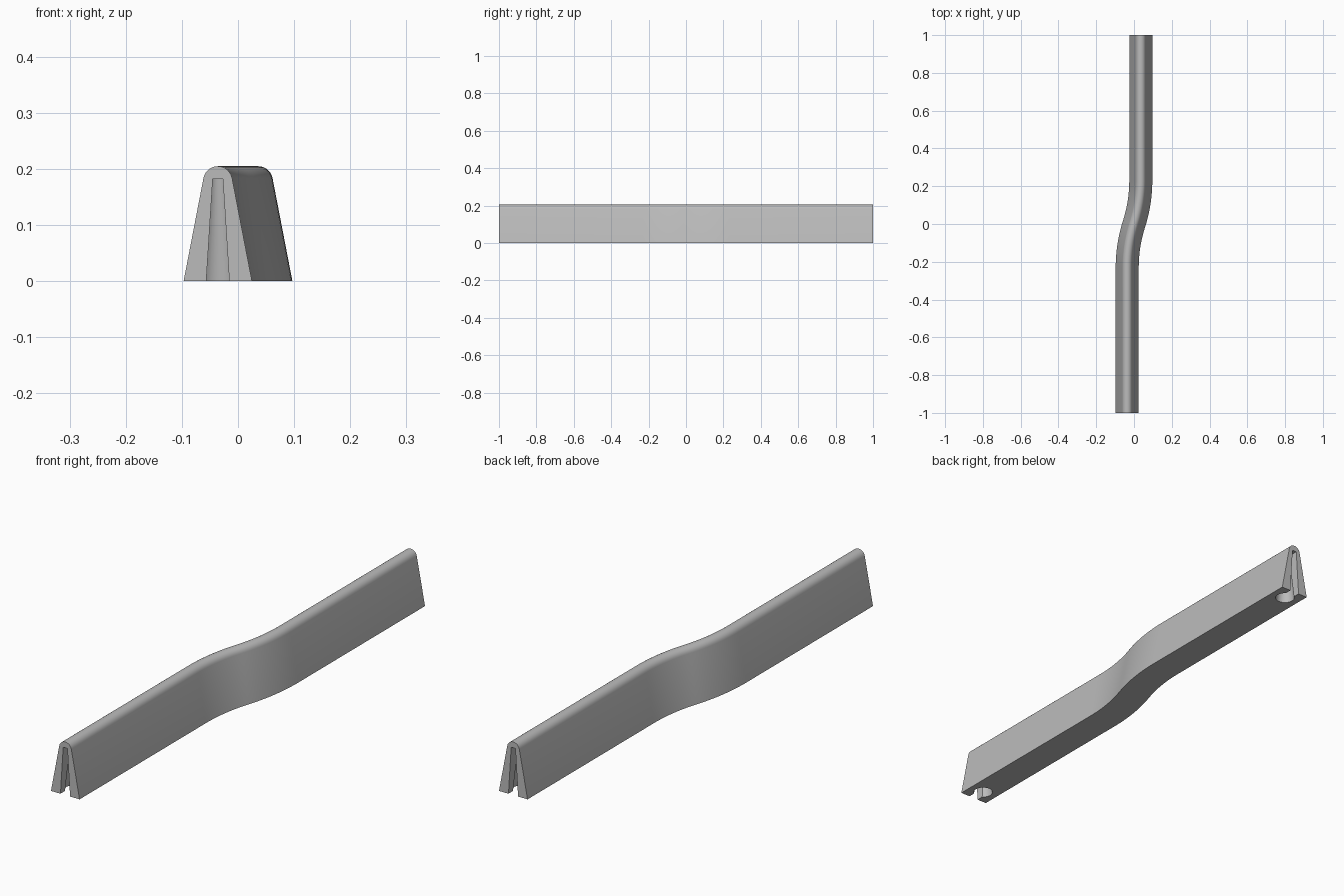
import bpy, bmesh, math
from mathutils import Vector

cube = bpy.data.objects.get("Cube")
if cube:
    bpy.data.objects.remove(cube, do_unlink=True)

HALF_W, HEIGHT, ROUND = 0.061, 0.205, 0.026   # wall cross-section
SHIFT, BEND = 0.036, 0.23                     # sideways offset, half length of bend
SLOT_TOP, HOLE_IN = 0.182, 0.057              # joint height, hole distance from end

grey = bpy.data.materials.new("concrete grey")
grey.use_nodes = True
colour = (0.5, 0.5, 0.5, 1)
grey.diffuse_color = colour
grey.node_tree.nodes["Principled BSDF"].inputs["Base Color"].default_value = colour


def loft(name, rings):
    """Skin a list of equal closed rings and cap both ends."""
    bm = bmesh.new()
    loops = [[bm.verts.new(p) for p in ring] for ring in rings]
    n = len(loops[0])
    for a, b in zip(loops, loops[1:]):
        for i in range(n):
            bm.faces.new((a[i], a[(i + 1) % n], b[(i + 1) % n], b[i]))
    bm.faces.new(loops[0])
    bm.faces.new(loops[-1])
    bmesh.ops.recalc_face_normals(bm, faces=bm.faces)
    mesh = bpy.data.meshes.new(name)
    bm.to_mesh(mesh)
    bm.free()
    mesh.materials.append(grey)
    obj = bpy.data.objects.new(name, mesh)
    bpy.context.collection.objects.link(obj)
    return obj


# Tapered profile with a rounded crest
lean = math.radians(10.9)
profile = [(HALF_W, 0)]
for i in range(13):
    t = lean + (math.pi - 2 * lean) * i / 12
    profile.append((ROUND * math.cos(t), HEIGHT - ROUND + ROUND * math.sin(t)))
profile.append((-HALF_W, 0))

# S-shaped path made of two equal arcs between straight runs
turn = 2 * math.atan(SHIFT / BEND)
radius = BEND / math.sin(turn)
half = []
for i in range(13):
    t = turn * i / 12
    half.append((-SHIFT + radius * (1 - math.cos(t)), -BEND + radius * math.sin(t), t))
path = [(-SHIFT, -1, 0)] + half
path += [(-x, -y, t) for x, y, t in reversed(path[:-1])]
wall = loft("wall", [[(x + u * math.cos(t), y - u * math.sin(t), z) for u, z in profile]
                     for x, y, t in path])

# Keyhole joint at each end: tapered slot leading to a conical hole
LOW = -0.02


def taper(bottom, top, z):
    return bottom + (top - bottom) * z / SLOT_TOP


cutters = []
for side, label in ((-1, "front"), (1, "back")):
    cx, cy = side * SHIFT, side * (1 - HOLE_IN)
    slot_rings, hole_rings = [], []
    for z in (LOW, SLOT_TOP):
        w, r = taper(0.0205, 0.009, z), taper(0.036, 0.016, z)
        slot_rings.append([(cx - w, cy, z), (cx + w, cy, z),
                           (cx + w, side * 1.05, z), (cx - w, side * 1.05, z)])
        hole_rings.append([(cx + r * math.cos(k * math.tau / 32),
                            cy + r * math.sin(k * math.tau / 32), z) for k in range(32)])
    cutters.append(loft(label + "_slot_cutter", slot_rings))
    cutters.append(loft(label + "_hole_cutter", hole_rings))

for cutter in cutters:
    cutter.hide_render = True
    cutter.hide_set(True)
    mod = wall.modifiers.new(cutter.name, "BOOLEAN")
    mod.operation, mod.solver, mod.object = "DIFFERENCE", "EXACT", cutter

# Apply the cuts, then drop the helpers
bpy.context.view_layer.objects.active = wall
wall.select_set(True)
for cutter in cutters:
    bpy.ops.object.modifier_apply(modifier=cutter.name)
    bpy.data.objects.remove(cutter, do_unlink=True)
bpy.ops.object.shade_smooth_by_angle(angle=math.radians(30))
